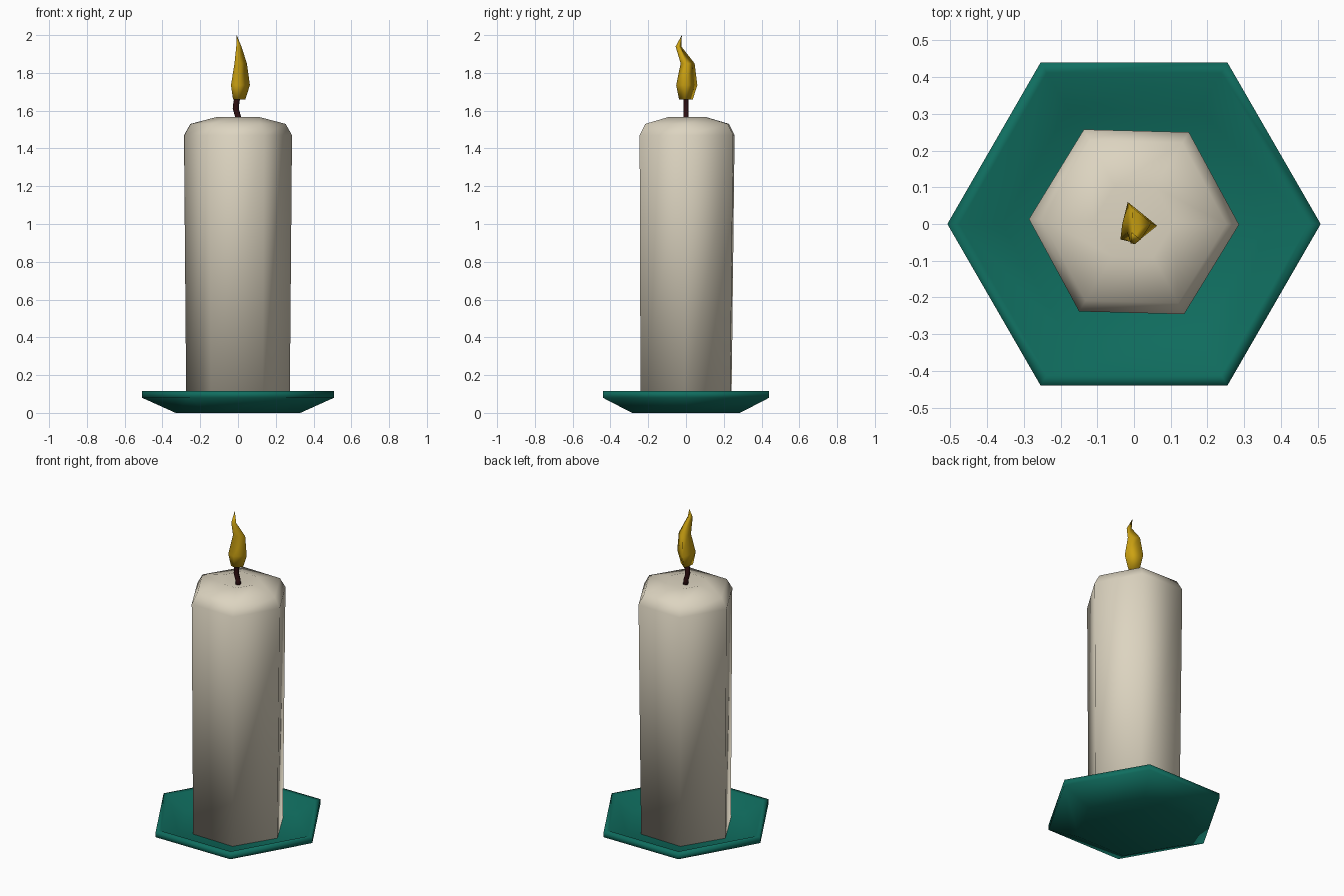
import bpy
import bmesh
from math import cos, sin, radians, tau

cube = bpy.data.objects.get("Cube")
if cube:
    bpy.data.objects.remove(cube)


def material(name, rgb, rough=0.6):
    mat = bpy.data.materials.new(name)
    mat.use_nodes = True
    mat.diffuse_color = (*rgb, 1)
    bsdf = next(n for n in mat.node_tree.nodes if n.type == 'BSDF_PRINCIPLED')
    bsdf.inputs["Base Color"].default_value = (*rgb, 1)
    bsdf.inputs["Roughness"].default_value = rough
    return mat


def ring(radius, z, sides=6, turn=0.0, x=0.0, y=0.0):
    """One regular polygon of points."""
    return [(x + radius * cos(turn + tau * i / sides),
             y + radius * sin(turn + tau * i / sides), z) for i in range(sides)]


def loft(name, rings, mat, tip=None):
    """Skin a stack of rings; close the ends with a cap or a tip point."""
    bm = bmesh.new()
    loops = [[bm.verts.new(p) for p in r] for r in rings]
    n = len(loops[0])
    for low, high in zip(loops, loops[1:]):
        for i in range(n):
            j = (i + 1) % n
            bm.faces.new((low[i], low[j], high[j], high[i]))
    bm.faces.new(list(reversed(loops[0])))
    if tip:
        top = bm.verts.new(tip)
        for i in range(n):
            bm.faces.new((loops[-1][i], loops[-1][(i + 1) % n], top))
    else:
        bm.faces.new(loops[-1])
    bmesh.ops.recalc_face_normals(bm, faces=bm.faces[:])
    mesh = bpy.data.meshes.new(name)
    bm.to_mesh(mesh)
    bm.free()
    mesh.materials.append(mat)
    for face in mesh.polygons:
        face.use_smooth = True
    obj = bpy.data.objects.new(name, mesh)
    bpy.context.collection.objects.link(obj)
    return obj


green = material("deep green glaze", (0.005, 0.155, 0.115))
cream = material("cream wax", (0.72, 0.66, 0.53))
brown = material("charred brown", (0.03, 0.005, 0.006))
gold = material("golden flame", (0.60, 0.36, 0.006))

# Shallow hexagonal dish: flared underside, thin rim, sunken floor
dish_profile = [(0.33, 0), (0.508, 0.08), (0.508, 0.115),
                (0.475, 0.113), (0.36, 0.05)]
loft("dish", [ring(r, z) for r, z in dish_profile], green)

# Candle: slightly widening hexagonal column, rounded shoulder, melted dip
wax_profile = [(0.274, 0.045), (0.286, 1.47), (0.252, 1.53), (0.11, 1.567)]
turn = radians(-1.5)
loft("candle", [ring(r, z, turn=turn, y=0.004 * z) for r, z in wax_profile],
     cream, tip=(0, 0, 1.54))

# Wick: short tube with a slight bend
wick_path = [(0.004, 0, 1.52), (0, 0, 1.57), (-0.012, 0, 1.61),
             (-0.008, 0, 1.65), (0.004, 0, 1.69)]
loft("wick", [ring(0.016, z, x=x, y=y) for x, y, z in wick_path], brown)

# Flame: an uneven section swept up a wavering line to a point
section = [(0.055, -0.005), (-0.025, 0.06), (-0.04, 0.0),
           (-0.045, -0.042), (-0.004, -0.052)]
flame_path = [(0.65, 0.003, -0.003, 1.66), (1.0, 0.008, 0.0, 1.735),
              (0.66, 0.011, 0.006, 1.85), (0.27, 0.003, -0.041, 1.94)]
flame = [[(x + s * px, y + s * py, z) for px, py in section]
         for s, x, y, z in flame_path]
loft("flame", flame, gold, tip=(-0.007, -0.022, 2.0))
